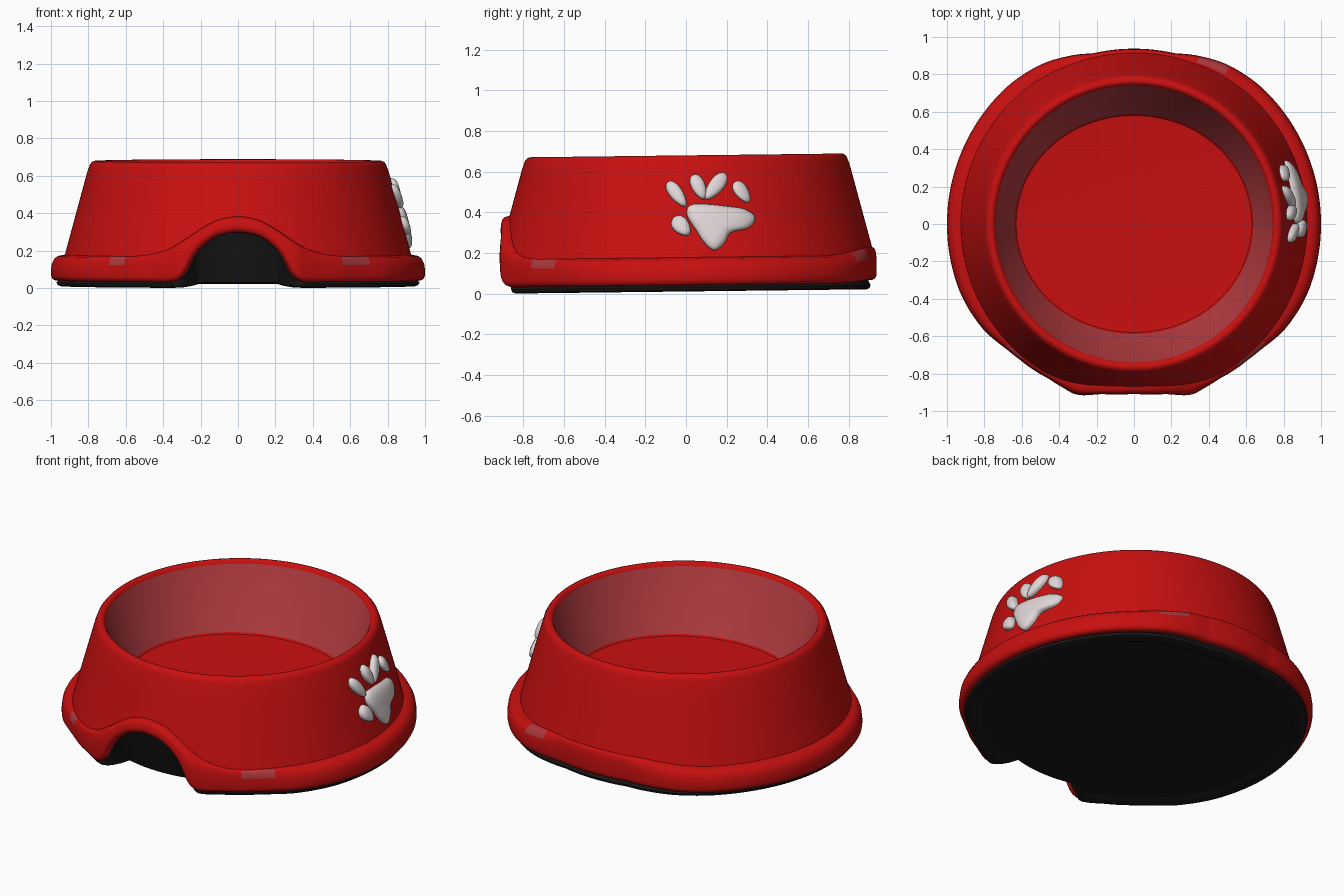
import bpy, bmesh, math

if "Cube" in bpy.data.objects:
    bpy.data.objects.remove(bpy.data.objects["Cube"])

N = 288  # segments round the bowl


def material(name, col):
    m = bpy.data.materials.new(name)
    m.diffuse_color = (*col, 1)
    m.use_nodes = True
    m.node_tree.nodes["Principled BSDF"].inputs["Base Color"].default_value = m.diffuse_color
    return m


RED = material("red", (0.58, 0.005, 0.005))
DUSKY = material("dusky red", (0.43, 0.043, 0.05))
BLACK = material("rubber black", (0.009, 0.009, 0.009))
WHITE = material("off white", (0.75, 0.68, 0.68))


def curve(tab, x):
    """Smooth monotone interpolation through (x, value) pairs."""
    if x <= tab[0][0]:
        return tab[0][1]
    if x >= tab[-1][0]:
        return tab[-1][1]

    def slope(i):
        if i == 0 or i == len(tab) - 1:
            return 0
        a = (tab[i][1] - tab[i-1][1]) / (tab[i][0] - tab[i-1][0])
        b = (tab[i+1][1] - tab[i][1]) / (tab[i+1][0] - tab[i][0])
        return 0 if a * b <= 0 else 2 * a * b / (a + b)
    for i in range(len(tab) - 1):
        (x0, y0), (x1, y1) = tab[i], tab[i+1]
        if x <= x1:
            h = x1 - x0
            u = (x - x0) / h
            return (y0 * (1 + 2*u) * (1-u)**2 + slope(i) * h * u * (1-u)**2
                    + y1 * u*u * (3 - 2*u) + slope(i+1) * h * u*u * (u-1))


# Flange outline by angle from front/back, and its edge heights by |x|
R_FRONT = [(0, .91), (10, .924), (19.5, .963), (23, .955), (32, .943), (44, .953), (56, .985), (72, 1)]
R_BACK = [(0, .916), (10, .929), (20, .96), (32, .99), (45, 1)]
TOP_FRONT = [(0, .38), (.1, .366), (.2, .32), (.3, .258), (.4, .2), (.5, .173), (.6, .165)]
TOP_BACK = [(0, .205), (.3, .2), (.5, .18), (.7, .165)]
LOW_FRONT = [(0, .298), (.1, .282), (.2, .22), (.25, .16), (.3, .07), (.35, .035), (.4, .03)]
LOW_BACK = [(0, .045), (.3, .043), (.7, .03)]


def wall(z):
    return .925 - .27 * (z - .17)


def shape(th):
    """Outer radius, crease height, lower edge height and arch amount."""
    c, s = math.cos(th), math.sin(th)
    phi = math.degrees(math.acos(min(1, abs(s))))
    R = curve(R_FRONT if s < 0 else R_BACK, phi)
    x = abs(R * c)
    t = curve(TOP_FRONT if s < 0 else TOP_BACK, x)
    b = curve(LOW_FRONT if s < 0 else LOW_BACK, x)
    arch = max(0, min(1, (b - .03) / .1)) if s < 0 else 0
    return max(R, wall(t) + .022), t, b, arch


def tilt(x, y, z):
    return (x, y, z + .012 * (y + .9))


def finish(bm, name, mats):
    me = bpy.data.meshes.new(name)
    bm.to_mesh(me)
    bm.free()
    for m in mats:
        me.materials.append(m)
    ob = bpy.data.objects.new(name, me)
    bpy.context.collection.objects.link(ob)
    bpy.ops.object.select_all(action='DESELECT')
    ob.select_set(True)
    bpy.context.view_layer.objects.active = ob
    bpy.ops.object.shade_smooth_by_angle(angle=math.radians(40))
    return ob


def sweep(name, profile, mats, rule=None, cap=None):
    """Sweep an angle-dependent profile [(r, z)...] round the z axis."""
    bm = bmesh.new()
    cols = []
    for j in range(N):
        th = 2 * math.pi * j / N
        cols.append([bm.verts.new(tilt(r * math.cos(th), r * math.sin(th), z)) for r, z in profile(th)])
    for j in range(N):
        a, b = cols[j], cols[(j+1) % N]
        for i in range(len(a) - 1):
            f = bm.faces.new((a[i], b[i], b[i+1], a[i+1]))
            if rule:
                f.material_index = rule(i, 360 * (j + .5) / N)
    if cap == "start":
        bm.faces.new([c[0] for c in reversed(cols)])
    if cap == "end":
        bm.faces.new([c[-1] for c in cols])
    return finish(bm, name, mats)


# Bowl: tapered side, rounded rim, sloped inner wall and floor
def body_profile(th):
    t = shape(th)[1]
    fl = .63 - .05 * math.sin(th) ** 2
    return ([(wall(t), t)] + [(wall(z), z) for z in (.42, .52, .61)] +
            [(.797, .635), (.792, .65), (.782, .663), (.768, .669), (.757, .668), (.748, .662), (.74, .648),
             (fl + .008, .29), (fl, .281), (fl - .03, .278)])


sweep("bowl", body_profile, [RED, DUSKY], lambda i, d: int(i == 10), "end")


# Flange: rounded skirt that arches up at the front
def flange_profile(th):
    R, t, b, arch = shape(th)
    w, h = wall(t), t - b
    d = min(.08, h * .6)
    k = R - w
    return [(R - .05, b + .002), (R - .025, b), (R - .01, b + .006), (R - .002, b + .02), (R, b + .032),
            (R, t - d), (w + k * .93, t - d * .55), (w + k * .75, t - d * .22),
            (w + k * .5, t - d * .06), (w + k * .2, t), (w - .004, t + .003)]


# Faded patches on the flange top
def faded(i, d):
    return int(6 <= i <= 8 and (306 < d < 317 or 224 < d < 230 or 59 < d < 69))


sweep("flange", flange_profile, [RED, DUSKY], faded)


# Underside: rubber foot ring, flat bottom and recess behind the arch
def under_profile(th):
    R, t, b, arch = shape(th)
    w = (R - .03) * (1 - arch) + .79 * arch
    e = .022 * arch
    return [(w - .1, .012 + e * .5), (w - .085, .01 + e * .6), (w - .07, e), (w - .02, e),
            (w - .005, .006 + e), (w, .02 + e), (R - .045, b + .003)]


sweep("underside", under_profile, [BLACK], cap="start")


# Paw: domed pads laid on the right side of the bowl
def pad(name, outline, height):
    cy = sum(p[0] for p in outline) / len(outline)
    cz = sum(p[1] for p in outline) / len(outline)
    bm = bmesh.new()

    def put(y, z, h):
        return bm.verts.new((math.sqrt(wall(z - .01) ** 2 - y * y) + h, y, z))
    rings = []
    for s, h in [(1, -.015), (1, .25), (.96, .5), (.87, .72), (.7, .88), (.45, .97), (.2, 1)]:
        rings.append([put(cy + (y - cy) * s, cz + (z - cz) * s, h if h < 0 else h * height) for y, z in outline])
    n = len(outline)
    for a, b in zip(rings, rings[1:]):
        for i in range(n):
            bm.faces.new((a[i], a[(i+1) % n], b[(i+1) % n], b[i]))
    bm.faces.new(rings[-1])
    bmesh.ops.recalc_face_normals(bm, faces=bm.faces)
    if sum(f.normal.x for f in bm.faces) < 0:
        bmesh.ops.reverse_faces(bm, faces=bm.faces)
    finish(bm, name, [WHITE])


def toe(name, y0, z0, y1, z1, width):
    """Egg-shaped outline from the wide end to the narrow end."""
    cy, cz, ay, az = (y0+y1)/2, (z0+z1)/2, (y0-y1)/2, (z0-z1)/2
    L = math.hypot(ay, az)
    pts = []
    for i in range(28):
        a = 2 * math.pi * i / 28
        u, v = math.cos(a), math.sin(a) * width * (1 + .2 * math.cos(a)) / L
        pts.append((cy + ay*u - az*v, cz + az*u + ay*v))
    pad(name, pts, .036)


toe("toe_1", -.09, .55, -.002, .43, .033)
toe("toe_2", .035, .585, .09, .465, .034)
toe("toe_3", .195, .59, .095, .465, .036)
toe("toe_4", .24, .55, .31, .45, .033)
toe("toe_5", -.06, .375, .015, .29, .04)

# Main pad from a closed smooth outline
K = [(.34, .375), (.29, .415), (.2, .43), (.1, .44), (.02, .435), (.005, .385), (.05, .31),
     (.09, .25), (.14, .213), (.19, .25), (.22, .3), (.31, .325)]
smooth = []
for i in range(len(K)):
    p0, p1, p2, p3 = (K[(i + k) % len(K)] for k in (-1, 0, 1, 2))
    for u in (0, .25, .5, .75):
        smooth.append(tuple(.5 * (2*b + (c-a)*u + (2*a - 5*b + 4*c - d)*u*u + (3*b - a - 3*c + d)*u**3)
                            for a, b, c, d in zip(p0, p1, p2, p3)))
pad("main_pad", smooth, .042)
